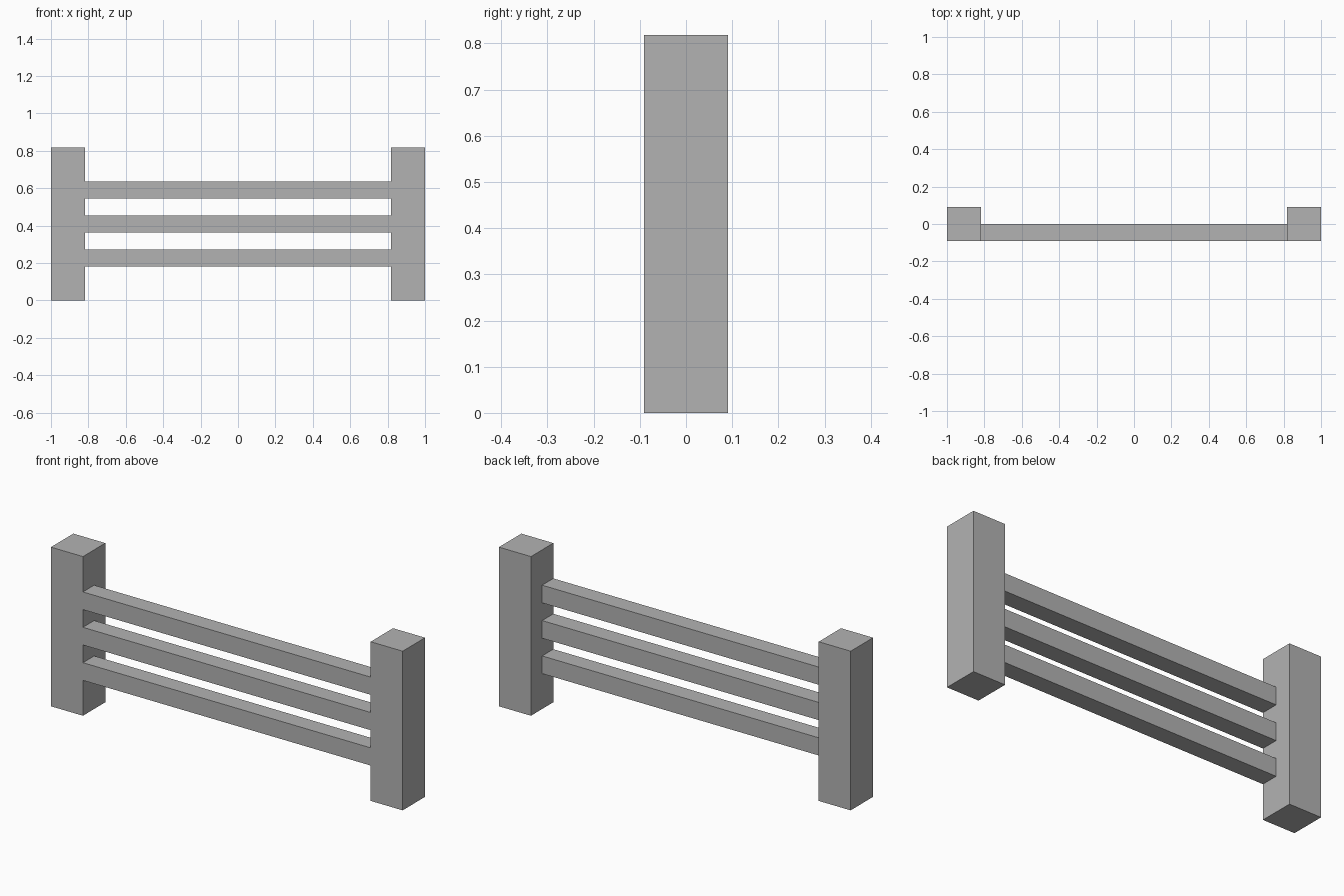
import bpy
import bmesh
from mathutils import Matrix, Vector

cube = bpy.data.objects.get("Cube")
if cube:
    bpy.data.objects.remove(cube, do_unlink=True)

# Modular unit: the fence is 22 units long
U = 2 / 22
HALF_LENGTH = 11 * U
POST_WIDTH = 2 * U
POST_HEIGHT = 9 * U

grey = bpy.data.materials.new("plain_grey")
grey.use_nodes = True
colour = (0.45, 0.45, 0.45, 1)
grey.diffuse_color = colour
grey.node_tree.nodes["Principled BSDF"].inputs["Base Color"].default_value = colour


def box(name, low, high):
    """Add a flat-shaded box spanning two opposite corners."""
    low, high = Vector(low), Vector(high)
    bm = bmesh.new()
    bmesh.ops.create_cube(bm, size=1, matrix=Matrix.Diagonal((*(high - low), 1)))
    mesh = bpy.data.meshes.new(name)
    bm.to_mesh(mesh)
    bm.free()
    mesh.materials.append(grey)
    obj = bpy.data.objects.new(name, mesh)
    obj.location = (low + high) / 2
    bpy.context.collection.objects.link(obj)
    return obj


# Square end posts
for name, side in (("left_post", 1), ("right_post", -1)):
    centre = side * (HALF_LENGTH - POST_WIDTH / 2)
    box(name, (centre - U, -U, 0), (centre + U, U, POST_HEIGHT))

# Rails between the posts, flush with their front faces
inner = HALF_LENGTH - POST_WIDTH
for i, name in enumerate(("lower_rail", "middle_rail", "upper_rail")):
    bottom = (2 + 2 * i) * U
    box(name, (-inner, -U, bottom), (inner, 0, bottom + U))
